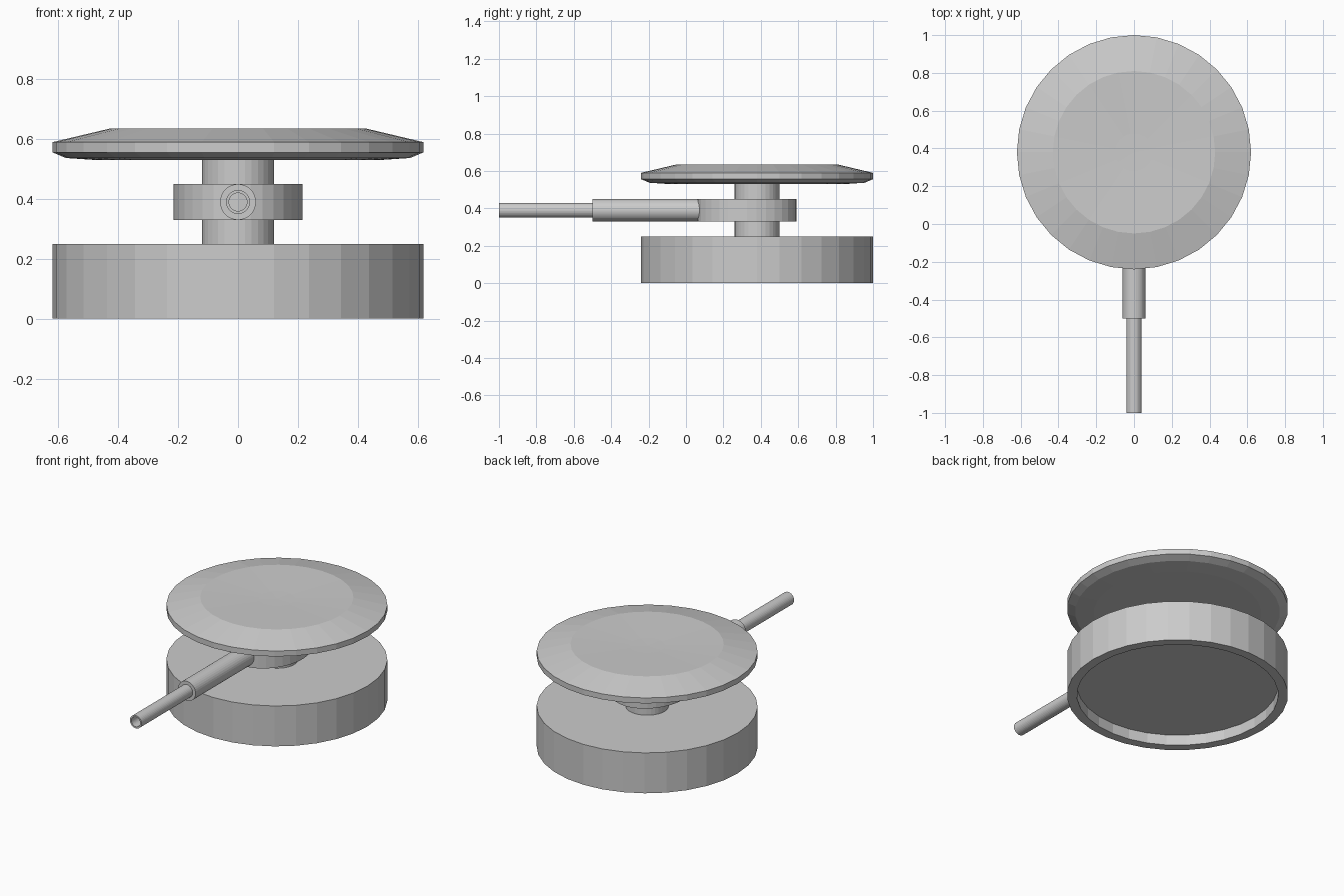
import bpy
import bmesh
import math

if "Cube" in bpy.data.objects:
    bpy.data.objects.remove(bpy.data.objects["Cube"], do_unlink=True)

SEGMENTS = 32
AXIS_Y = 0.38
TUBE_Z = 0.39


def lathe(name, profile, location=(0, AXIS_Y, 0), rotation=(0, 0, 0), scale=(1, 1, 1)):
    """Spin a closed (radius, height) outline around z with flat facets."""
    bm = bmesh.new()
    verts = [bm.verts.new((r, 0, z)) for r, z in profile]
    edges = [bm.edges.new((a, b)) for a, b in zip(verts, verts[1:])]
    if profile[0][0] > 0:
        edges.append(bm.edges.new((verts[-1], verts[0])))
    bmesh.ops.spin(bm, geom=verts + edges, cent=(0, 0, 0), axis=(0, 0, 1),
                   angle=math.tau, steps=SEGMENTS)
    bmesh.ops.remove_doubles(bm, verts=bm.verts, dist=0.0002)
    bmesh.ops.recalc_face_normals(bm, faces=bm.faces)
    mesh = bpy.data.meshes.new(name)
    bm.to_mesh(mesh)
    bm.free()
    obj = bpy.data.objects.new(name, mesh)
    obj.location, obj.rotation_euler, obj.scale = location, rotation, scale
    bpy.context.collection.objects.link(obj)
    return obj


def forward_tube(name, outer, inner, back, front):
    """Hollow tube lying along y; front is the end nearer the viewer."""
    return lathe(name, [(inner, -back), (outer, -back), (outer, -front), (inner, -front)],
                 location=(0, 0, TUBE_Z), rotation=(math.pi / 2, 0, 0))


# Base drum with a shallow recess underneath
lathe("base", [(0, 0.065), (0.565, 0.065), (0.565, 0), (0.62, 0),
               (0.62, 0.25), (0, 0.25)])

# Central column
lathe("column", [(0, 0.24), (0.12, 0.24), (0.12, 0.54), (0, 0.54)])

# Oval collar around the column, longer towards the front
lathe("collar", [(0, 0.33), (1, 0.33), (1, 0.45), (0, 0.45)],
      location=(0, 0.325, 0), scale=(0.215, 0.265, 1))

# Bevelled top plate, slightly dished
lathe("top_plate", [(0, 0.53), (0.47, 0.53), (0.575, 0.537), (0.62, 0.556),
                    (0.62, 0.59), (0.43, 0.635), (0.1, 0.626), (0, 0.625)])

# Stepped handle
forward_tube("handle_sleeve", 0.06, 0.04, 0.12, -0.5)
forward_tube("handle_tube", 0.04, 0.03, 0.1, -1.0)
